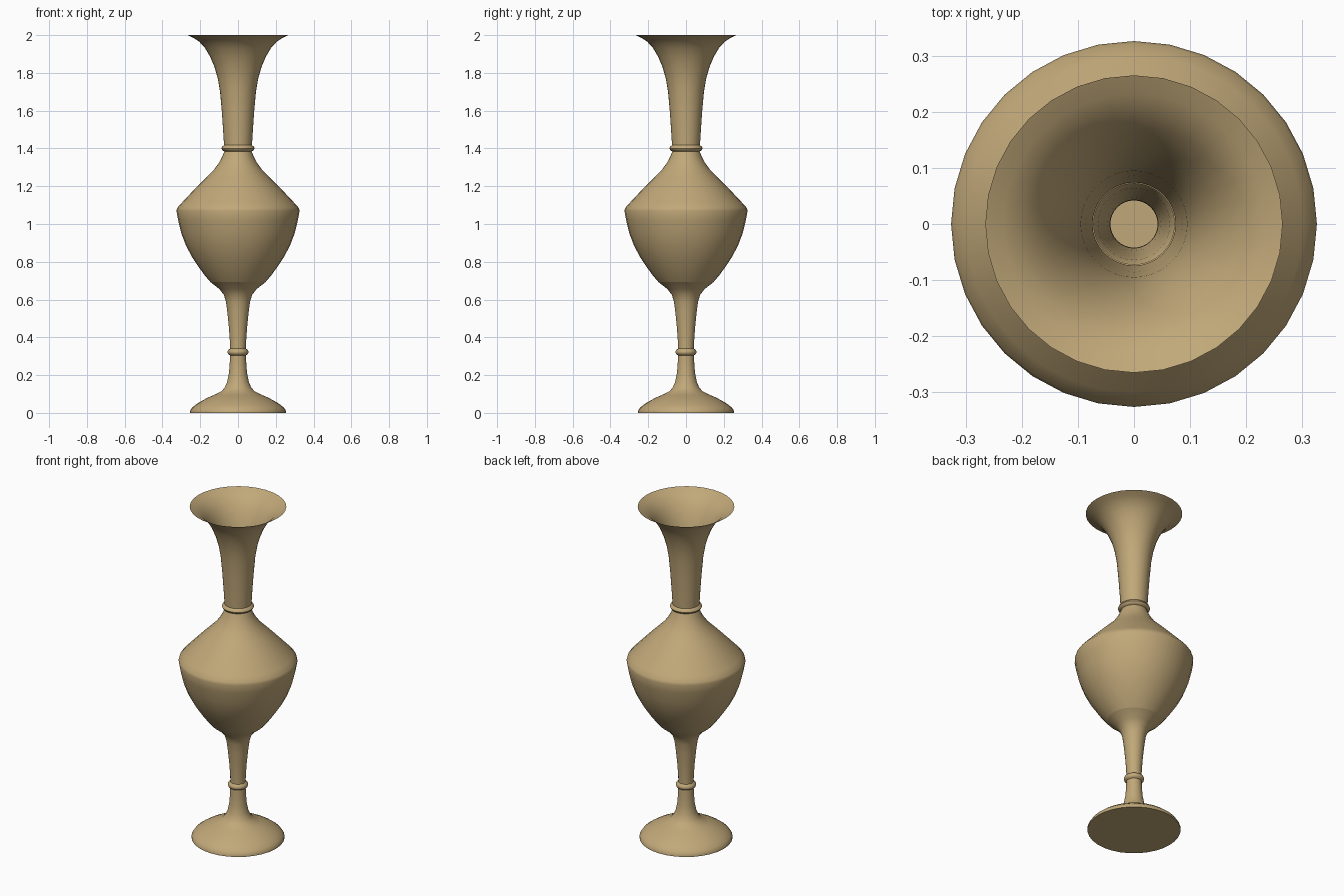
import bpy, bmesh, math

if "Cube" in bpy.data.objects:
    bpy.data.objects.remove(bpy.data.objects["Cube"])

SIDES = 32

brass = bpy.data.materials.new("antique_brass")
brass.diffuse_color = (0.53, 0.39, 0.19, 1)
brass.use_nodes = True
brass.node_tree.nodes["Principled BSDF"].inputs["Base Color"].default_value = brass.diffuse_color


def lathe(name, profile, cap=False):
    """Revolve (radius, height) points about z into a thin shell."""
    bm = bmesh.new()
    rings = []
    for r, z in profile:
        rings.append([bm.verts.new((r * math.cos(a), r * math.sin(a), z))
                      for a in (2 * math.pi * i / SIDES for i in range(SIDES))])
    for low, high in zip(rings, rings[1:]):
        for i in range(SIDES):
            j = (i + 1) % SIDES
            bm.faces.new((low[i], low[j], high[j], high[i]))
    if cap:
        bm.faces.new(rings[0][::-1])
    mesh = bpy.data.meshes.new(name)
    bm.to_mesh(mesh)
    bm.free()
    mesh.materials.append(brass)
    ob = bpy.data.objects.new(name, mesh)
    bpy.context.collection.objects.link(ob)
    bpy.ops.object.select_all(action='DESELECT')
    ob.select_set(True)
    bpy.context.view_layer.objects.active = ob
    bpy.ops.object.shade_smooth_by_angle(angle=math.radians(40))
    return ob


# Domed foot with a flat underside
lathe("foot", [(.255, 0), (.255, .01), (.243, .028), (.22, .046), (.19, .065),
               (.155, .083), (.12, .098)], cap=True)

# Stem with its small collar, flaring into the bowl
lathe("stem", [(.12, .098), (.088, .114), (.07, .135), (.057, .165), (.048, .21),
               (.044, .26), (.042, .305), (.052, .311), (.056, .322), (.052, .333),
               (.042, .34), (.043, .38), (.048, .45), (.056, .53), (.064, .59),
               (.075, .625), (.098, .655), (.145, .692)])

# Bulbous body with a sharp shoulder
lathe("body", [(.145, .692), (.175, .727), (.208, .772), (.243, .825), (.275, .885),
               (.3, .95), (.317, 1.02), (.326, 1.07), (.322, 1.085), (.3, 1.11),
               (.25, 1.163), (.205, 1.21), (.165, 1.25), (.127, 1.288), (.1, 1.325),
               (.084, 1.355), (.072, 1.385)])

# Rounded collar under the neck
lathe("neck_collar", [(.072, 1.385), (.083, 1.39), (.088, 1.4), (.083, 1.41), (.074, 1.417)])

# Trumpet neck
lathe("neck", [(.074, 1.417), (.079, 1.5), (.086, 1.6), (.095, 1.7), (.107, 1.77),
               (.124, 1.83), (.147, 1.885), (.175, 1.932), (.205, 1.965), (.232, 1.983),
               (.265, 2.0)])
